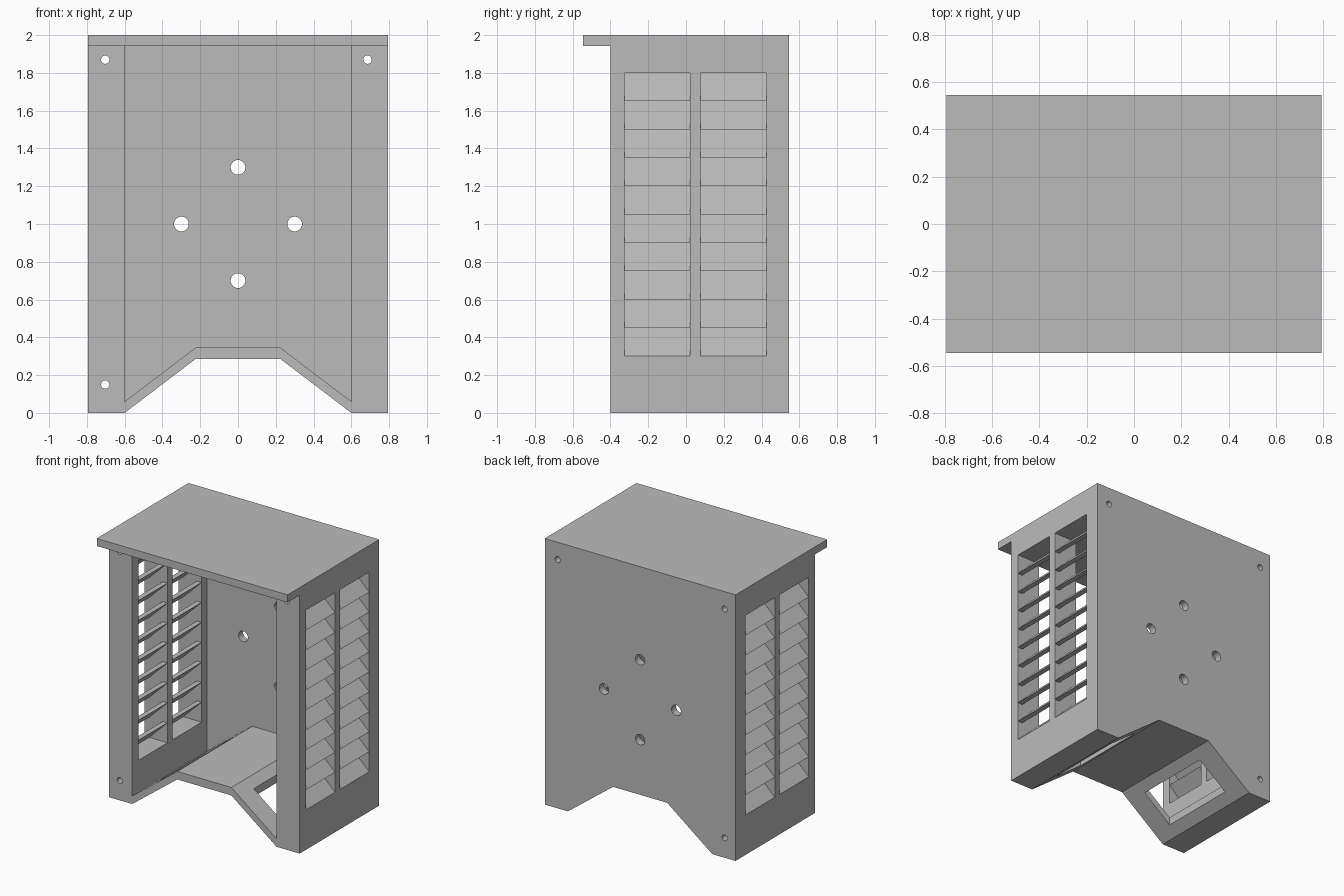
import bpy, bmesh
from mathutils import Matrix, Vector

old = bpy.data.objects.get("Cube")
if old:
    bpy.data.objects.remove(old, do_unlink=True)

grey = bpy.data.materials.new("plain_grey")
grey.use_nodes = True
grey.diffuse_color = (0.5, 0.5, 0.5, 1)
grey.node_tree.nodes["Principled BSDF"].inputs["Base Color"].default_value = (0.5, 0.5, 0.5, 1)

HALF_W, INNER, FRONT, BACK, TOP = 0.793, 0.6, -0.4, 0.545, 2.0
ROOF = 0.057
WINDOWS = [(-0.325, 0.02), (0.078, 0.425)]
SILL, PITCH, SLATS = 0.3, 0.15, 10


def prism(name, profile, y0, y1):
    """Extrude an (x, z) outline from y0 to y1."""
    bm = bmesh.new()
    face = bm.faces.new([bm.verts.new((x, y0, z)) for x, z in profile])
    ext = bmesh.ops.extrude_face_region(bm, geom=[face])
    verts = [v for v in ext["geom"] if isinstance(v, bmesh.types.BMVert)]
    bmesh.ops.translate(bm, verts=verts, vec=(0, y1 - y0, 0))
    bmesh.ops.recalc_face_normals(bm, faces=bm.faces)
    return finish(name, bm)


def box(name, x0, x1, y0, y1, z0, z1):
    return prism(name, [(x0, z0), (x1, z0), (x1, z1), (x0, z1)], y0, y1)


def drill(x, z, radius, y0, y1):
    bm = bmesh.new()
    bmesh.ops.create_cone(bm, cap_ends=True, segments=32, radius1=radius,
                          radius2=radius, depth=y1 - y0)
    turn = Matrix.Rotation(1.5707963, 4, "X")
    bm.transform(Matrix.Translation(Vector((x, (y0 + y1) / 2, z))) @ turn)
    return finish("drill", bm)


def finish(name, bm):
    mesh = bpy.data.meshes.new(name)
    bm.to_mesh(mesh)
    bm.free()
    mesh.materials.append(grey)
    obj = bpy.data.objects.new(name, mesh)
    bpy.context.collection.objects.link(obj)
    return obj


def combine(target, tool, operation):
    """Apply one boolean and discard the tool."""
    tool.hide_render = True
    mod = target.modifiers.new("cut", "BOOLEAN")
    mod.operation, mod.object, mod.solver = operation, tool, "EXACT"
    bpy.context.view_layer.objects.active = target
    bpy.ops.object.modifier_apply(modifier=mod.name)
    bpy.data.objects.remove(tool, do_unlink=True)


# Housing with an arched underside, hollowed from the front
housing = prism("housing", [
    (-HALF_W, 0), (-INNER, 0), (-0.225, 0.285), (0.225, 0.285), (INNER, 0),
    (HALF_W, 0), (HALF_W, TOP), (-HALF_W, TOP)], FRONT, BACK)
cavity = prism("cavity", [
    (-INNER, 0.06), (-0.225, 0.345), (0.225, 0.345), (INNER, 0.06),
    (INNER, TOP - ROOF), (-INNER, TOP - ROOF)], FRONT - 0.2, BACK - 0.055)
combine(housing, cavity, "DIFFERENCE")

# Roof overhang at the front
combine(housing, box("roof_lip", -HALF_W, HALF_W, -BACK, FRONT + 0.1,
                     TOP - ROOF, TOP), "UNION")

for side in (-1, 1):
    # Side wall windows
    for y0, y1 in WINDOWS:
        a, b = sorted((side * 0.5, side * 0.9))
        combine(housing, box("window", a, b, y0, y1, SILL, SILL + PITCH * SLATS),
                "DIFFERENCE")
    # Opening in the sloped floor
    a, b = sorted((side * 0.295, side * 0.525))
    combine(housing, box("floor_opening", a, b, -0.235, 0.37, -0.1, 0.38), "DIFFERENCE")

# Mounting holes in the back panel
for x, z in [(0, 1.3), (0, 0.7), (-0.3, 1), (0.3, 1)]:
    combine(housing, drill(x, z, 0.039, 0.4, 0.7), "DIFFERENCE")
# Long screw holes through three corners
for x, z in [(-0.703, 1.87), (0.686, 1.87), (-0.703, 0.15)]:
    combine(housing, drill(x, z, 0.022, -0.5, 0.7), "DIFFERENCE")

# Slanted louvre slats, high inside and low outside
LIP = 0.04
for side, label in ((-1, "right"), (1, "left")):
    for w, (y0, y1) in enumerate(WINDOWS):
        for i in range(SLATS):
            z = SILL + i * PITCH
            prism(f"{label}_slat_{w + 1}_{i + 1}", [
                (side * HALF_W, z), (side * (HALF_W - LIP), z),
                (side * INNER, z + PITCH), (side * (INNER + LIP), z + PITCH)], y0, y1)
